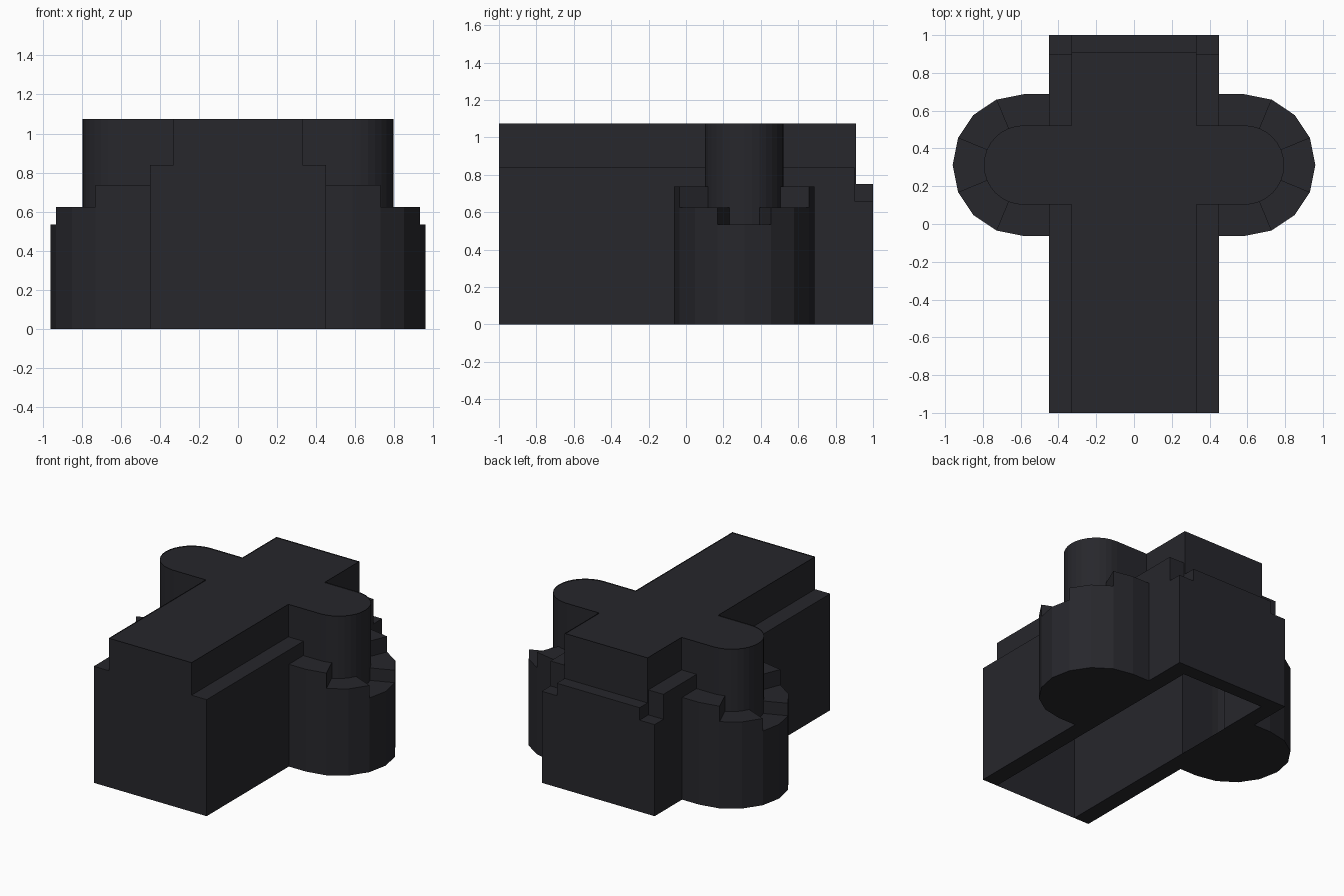
import bpy, bmesh
from math import sin, cos, radians

if "Cube" in bpy.data.objects:
    bpy.data.objects.remove(bpy.data.objects["Cube"])

mat = bpy.data.materials.new("dark_slate")
mat.diffuse_color = (0.02, 0.02, 0.025, 1)
mat.use_nodes = True
mat.node_tree.nodes["Principled BSDF"].inputs["Base Color"].default_value = mat.diffuse_color

CX, CY, R_IN, R_OUT = 0.585, 0.312, 0.21, 0.375


def arc(r, a0, a1, step):
    n = round(abs(a1 - a0) / step)
    angles = [radians(a0 + (a1 - a0) * i / n) for i in range(n + 1)]
    return [(CX + r * cos(a), CY + r * sin(a)) for a in angles]


def prism(name, pts, z0, z1, bottom=True, top_z=None):
    """Extrude an outline; top_z sinks the top below the wall edge."""
    bm = bmesh.new()
    lo = [bm.verts.new((x, y, z0)) for x, y in pts]
    hi = [bm.verts.new((x, y, z1)) for x, y in pts]
    n = len(pts)
    for i in range(n):
        j = (i + 1) % n
        bm.faces.new((lo[i], lo[j], hi[j], hi[i]))
    if top_z is None:
        bm.faces.new(hi)
    else:
        bm.faces.new([bm.verts.new((x, y, top_z)) for x, y in pts])
    if bottom:
        bm.faces.new(lo[::-1])
    return finish(name, bm)


def sheet(name, pts, z):
    bm = bmesh.new()
    bm.faces.new([bm.verts.new((x, y, z)) for x, y in pts][::-1])
    return finish(name, bm)


def finish(name, bm):
    me = bpy.data.meshes.new(name)
    bm.to_mesh(me)
    bm.free()
    me.materials.append(mat)
    ob = bpy.data.objects.new(name, me)
    bpy.context.collection.objects.link(ob)
    return ob


def mirrored(ob):
    m = ob.modifiers.new("mirror", "MIRROR")
    m.use_axis[0] = True
    m.use_mirror_merge = False
    return ob


def rect(x0, x1, y0, y1):
    return [(x0, y0), (x1, y0), (x1, y1), (x0, y1)]


# Tall cross-shaped core, open underneath, with a slightly sunken roof
Y0, Y1 = CY - R_IN, CY + R_IN
half = ([(0.33, -1), (0.33, Y0)] + arc(R_IN, -90, 90, 11.25)
        + [(0.33, Y1), (0.33, 0.91)])
prism("cross_core", half + [(-x, y) for x, y in reversed(half)],
      0, 1.075, bottom=False, top_z=1.069)

# Shoulder walls along the sides
mirrored(prism("front_shoulder", rect(0.33, 0.45, -1, Y0), 0, 0.84))
mirrored(prism("rear_shoulder", rect(0.33, 0.45, Y1, 0.90), 0, 0.84))

# Low rear wall with dropped corners
prism("rear_wall", rect(-0.33, 0.33, 0.90, 1), 0, 0.75)
mirrored(prism("rear_corner", rect(0.33, 0.45, 0.90, 1), 0, 0.66))

# Stepped ring around each rounded arm, lowest at the tip
for name, a0, a1, h in [("ring_front_low", -67.5, -22.5, 0.625),
                        ("ring_tip", -22.5, 22.5, 0.535),
                        ("ring_rear_low", 22.5, 67.5, 0.625)]:
    mirrored(prism(name, arc(R_OUT, a0, a1, 22.5) + arc(R_IN, a1, a0, 11.25), 0, h))
for name, s in [("ring_front_high", -1), ("ring_rear_high", 1)]:
    pts = ([(0.45, CY + s * R_OUT)] + arc(R_OUT, s * 90, s * 67.5, 22.5)
           + arc(R_IN, s * 67.5, s * 90, 11.25) + [(0.45, CY + s * R_IN)])
    mirrored(prism(name, pts if s < 0 else pts[::-1], 0, 0.737))

# Floor closing the underside of each rounded arm
mirrored(sheet("arm_floor", [(0.33, Y0)] + arc(R_IN, -90, 90, 11.25) + [(0.33, Y1)], 0))
